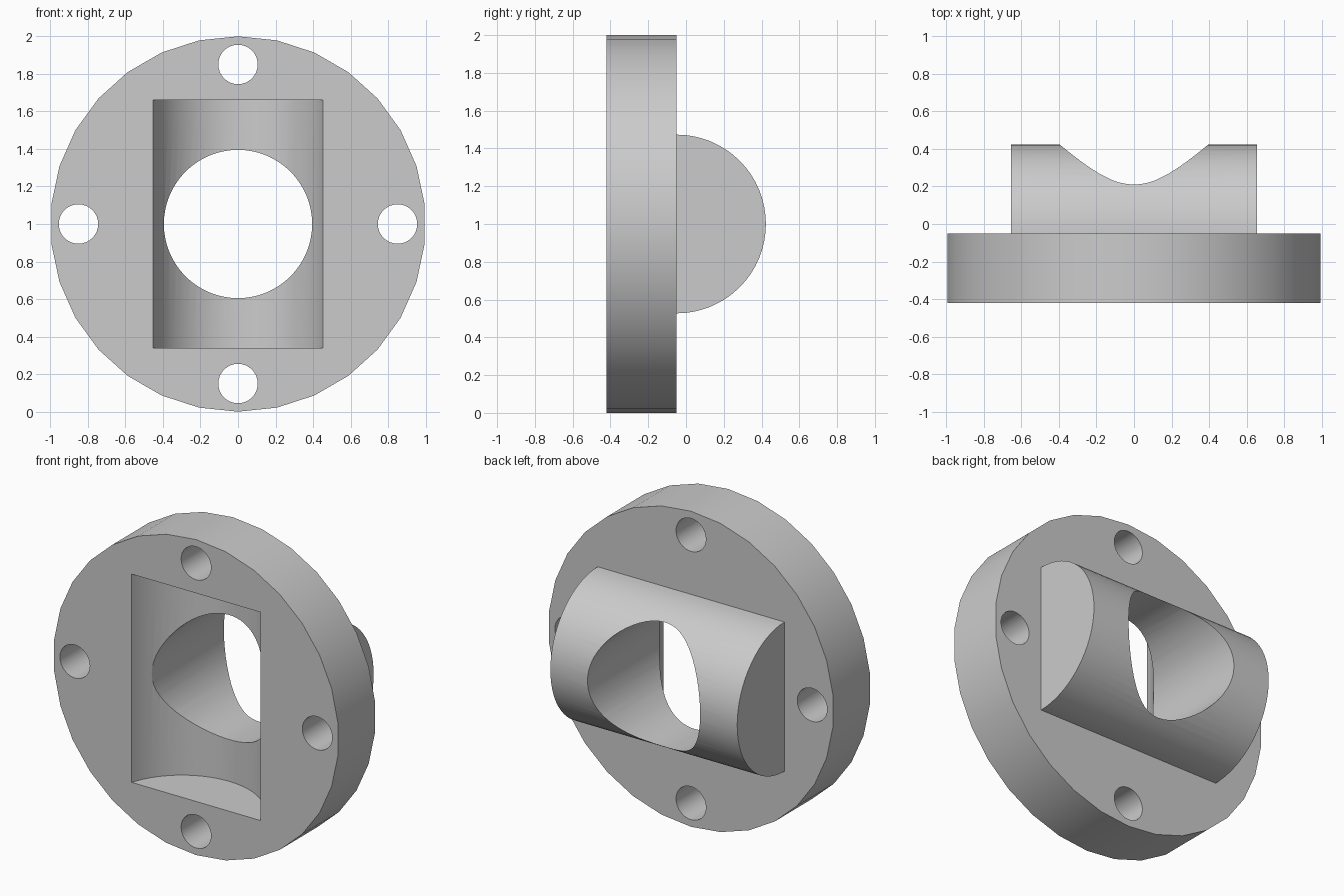
import bpy
from math import pi, cos, sin

if "Cube" in bpy.data.objects:
    bpy.data.objects.remove(bpy.data.objects["Cube"])

FRONT, BACK = -0.42, -0.05      # flange faces along y
MID = 1.0                       # height of the main axis
BARREL = 0.473                  # radius of the tongue and its matching pocket

grey = bpy.data.materials.new("plain grey")
grey.use_nodes = True
grey.diffuse_color = (0.6, 0.6, 0.6, 1)
grey.node_tree.nodes["Principled BSDF"].inputs["Base Color"].default_value = (0.6, 0.6, 0.6, 1)


def cylinder(name, radius, depth, location, rotation, sides=64):
    bpy.ops.mesh.primitive_cylinder_add(vertices=sides, radius=radius, depth=depth,
                                        location=location, rotation=rotation)
    obj = bpy.context.object
    obj.name = name
    obj.data.materials.append(grey)
    return obj


def combine(target, tool, operation):
    """Apply a boolean and drop the helper object."""
    mod = target.modifiers.new(operation.title(), 'BOOLEAN')
    mod.operation, mod.object, mod.solver = operation, tool, 'EXACT'
    bpy.context.view_layer.objects.active = target
    bpy.ops.object.modifier_apply(modifier=mod.name)
    bpy.data.objects.remove(tool)


ALONG_X, ALONG_Y, ALONG_Z = (0, pi / 2, 0), (pi / 2, 0, 0), (0, 0, 0)

# Round flange
flange = cylinder("coupling_flange", 1.0, BACK - FRONT,
                  (0, (FRONT + BACK) / 2, MID), ALONG_Y, 30)

# Half-barrel tongue on the back, trimmed just inside the flange
tongue = cylinder("tongue", BARREL, 1.31, (0, BACK, MID), ALONG_X)
bpy.ops.mesh.primitive_cube_add(size=2, location=(0, BACK - 1.02, MID))
combine(tongue, bpy.context.object, 'DIFFERENCE')
combine(flange, tongue, 'UNION')

# Upright barrel pocket in the front
combine(flange, cylinder("pocket_cutter", BARREL, 1.32,
                         (0, FRONT - 0.14, MID), ALONG_Z), 'DIFFERENCE')

# Centre bore
combine(flange, cylinder("bore_cutter", 0.395, 2, (0, 0, MID), ALONG_Y), 'DIFFERENCE')

# Four bolt holes
for i in range(4):
    a = i * pi / 2
    spot = (0.85 * cos(a), 0, MID + 0.85 * sin(a))
    combine(flange, cylinder("bolt_cutter", 0.105, 2, spot, ALONG_Y, 32), 'DIFFERENCE')

bpy.ops.object.select_all(action='DESELECT')
flange.select_set(True)
bpy.context.view_layer.objects.active = flange
bpy.ops.object.shade_smooth_by_angle(angle=pi / 6)
